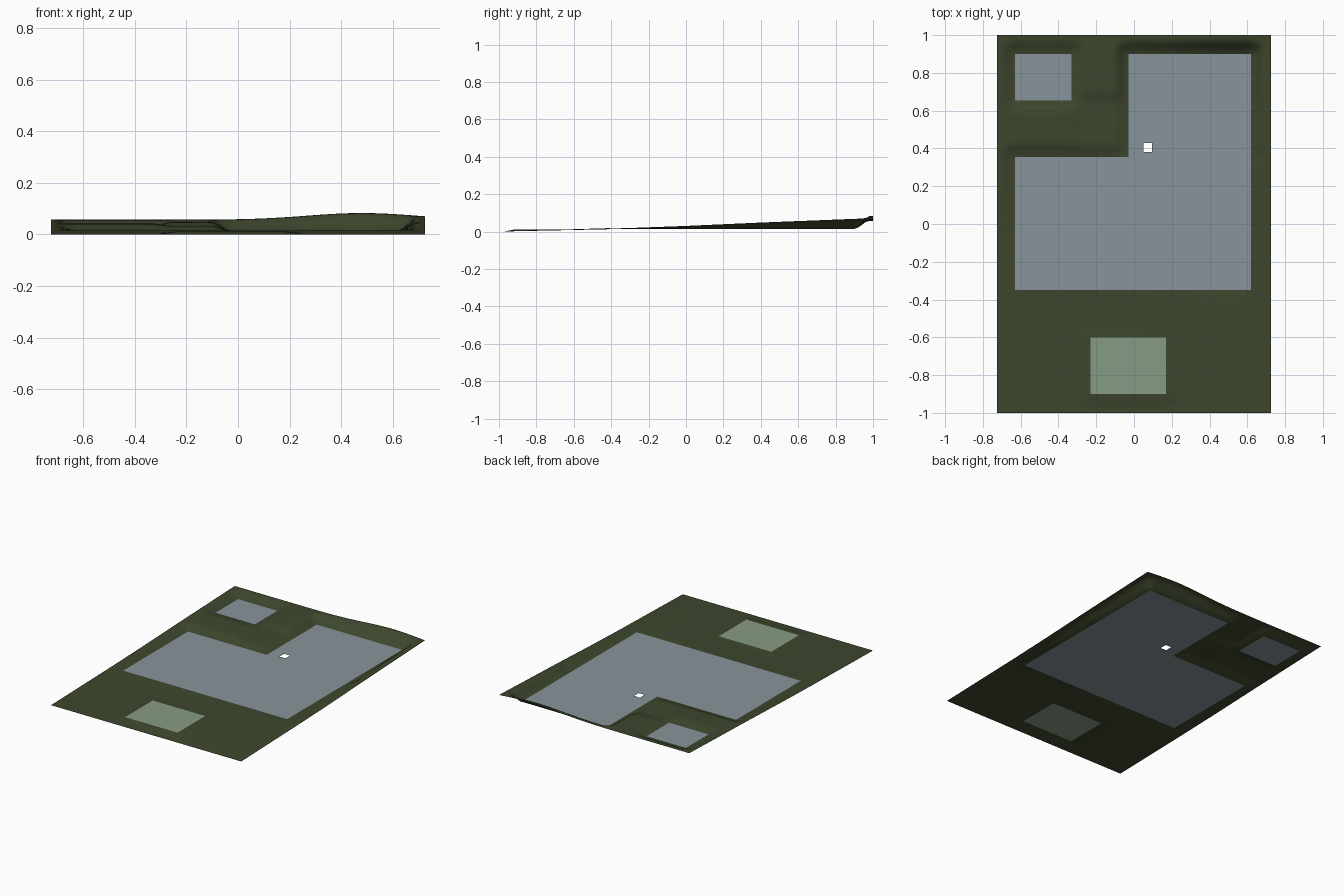
import bpy, bmesh, math

if "Cube" in bpy.data.objects:
    bpy.data.objects.remove(bpy.data.objects["Cube"])

HALF_X, HALF_Y, STEP, BLEND = 0.725, 1.0, 0.02, 0.08


def material(name, rgb):
    m = bpy.data.materials.new(name)
    m.diffuse_color = (*rgb, 1)
    m.use_nodes = True
    m.node_tree.nodes["Principled BSDF"].inputs["Base Color"].default_value = m.diffuse_color
    return m


GRASS = material("dark green ground", (0.047, 0.062, 0.026))
PAVING = material("blue grey paving", (0.242, 0.295, 0.325))
LAWN = material("pale green plot", (0.245, 0.325, 0.235))

# Levelled rectangles: part name, x0, x1, y0, y1, height
LEVELS = [
    ("terrain", -0.26, -0.10, 0.44, 0.63, 0.033),   # grassy bench
    ("main_pad", -0.63, 0.62, -0.35, 0.355, 0.015),
    ("main_pad", -0.03, 0.62, 0.355, 0.90, 0.015),
    ("small_pad", -0.63, -0.33, 0.655, 0.90, 0.03),
    ("front_plot", -0.23, 0.17, -0.90, -0.60, 0.012),
]
HOLE = (0.05, 0.095, 0.38, 0.43)
SLOPE = [(-1, 0), (-0.6, 0.15), (-0.3, 0.265), (0, 0.42), (0.4, 0.67), (0.8, 0.89), (1, 1)]


def height(x, y):
    # Natural hillside, rising to the back with a crest on the right
    g = 1.0
    for (a, p), (b, q) in zip(SLOPE, SLOPE[1:]):
        if a <= y <= b:
            g = p + (q - p) * (y - a) / (b - a)
    z = g * (0.057 + 0.026 * math.exp(-((x - 0.48) / 0.3) ** 2))
    # Grade the ground smoothly into each level area
    for _, x0, x1, y0, y1, level in LEVELS:
        d = math.hypot(max(x0 - x, 0, x - x1), max(y0 - y, 0, y - y1))
        t = min(d / BLEND, 1)
        z = level + (z - level) * t * t * (3 - 2 * t)
    return z


def ticks(half, breaks):
    # Even spacing between all the required straight borders
    marks = sorted(set(breaks) | {-half, half})
    out = [marks[0]]
    for a, b in zip(marks, marks[1:]):
        n = max(1, round((b - a) / STEP))
        out += [a + (b - a) * i / n for i in range(1, n + 1)]
    return out


def part_at(x, y):
    if HOLE[0] < x < HOLE[1] and HOLE[2] < y < HOLE[3]:
        return None
    for name, x0, x1, y0, y1, _ in LEVELS:
        if x0 < x < x1 and y0 < y < y1:
            return name
    return "terrain"


xs = ticks(HALF_X, [v for r in LEVELS for v in r[1:3]] + list(HOLE[:2]))
ys = ticks(HALF_Y, [v for r in LEVELS for v in r[3:5]] + list(HOLE[2:]))


def sheet(part, mat):
    # Open surface made of the grid cells belonging to one part
    bm = bmesh.new()
    verts = {}

    def vert(i, j):
        if (i, j) not in verts:
            verts[i, j] = bm.verts.new((xs[i], ys[j], height(xs[i], ys[j])))
        return verts[i, j]

    for i in range(len(xs) - 1):
        for j in range(len(ys) - 1):
            if part_at((xs[i] + xs[i + 1]) / 2, (ys[j] + ys[j + 1]) / 2) == part:
                bm.faces.new([vert(i, j), vert(i + 1, j), vert(i + 1, j + 1), vert(i, j + 1)])
    me = bpy.data.meshes.new(part)
    bm.to_mesh(me)
    bm.free()
    me.materials.append(mat)
    ob = bpy.data.objects.new(part, me)
    bpy.context.collection.objects.link(ob)
    bpy.ops.object.select_all(action='DESELECT')
    bpy.context.view_layer.objects.active = ob
    ob.select_set(True)
    bpy.ops.object.shade_smooth_by_angle(angle=math.radians(40))


# Ground and the coloured level plots set into it
sheet("terrain", GRASS)
sheet("main_pad", PAVING)
sheet("small_pad", PAVING)
sheet("front_plot", LAWN)
